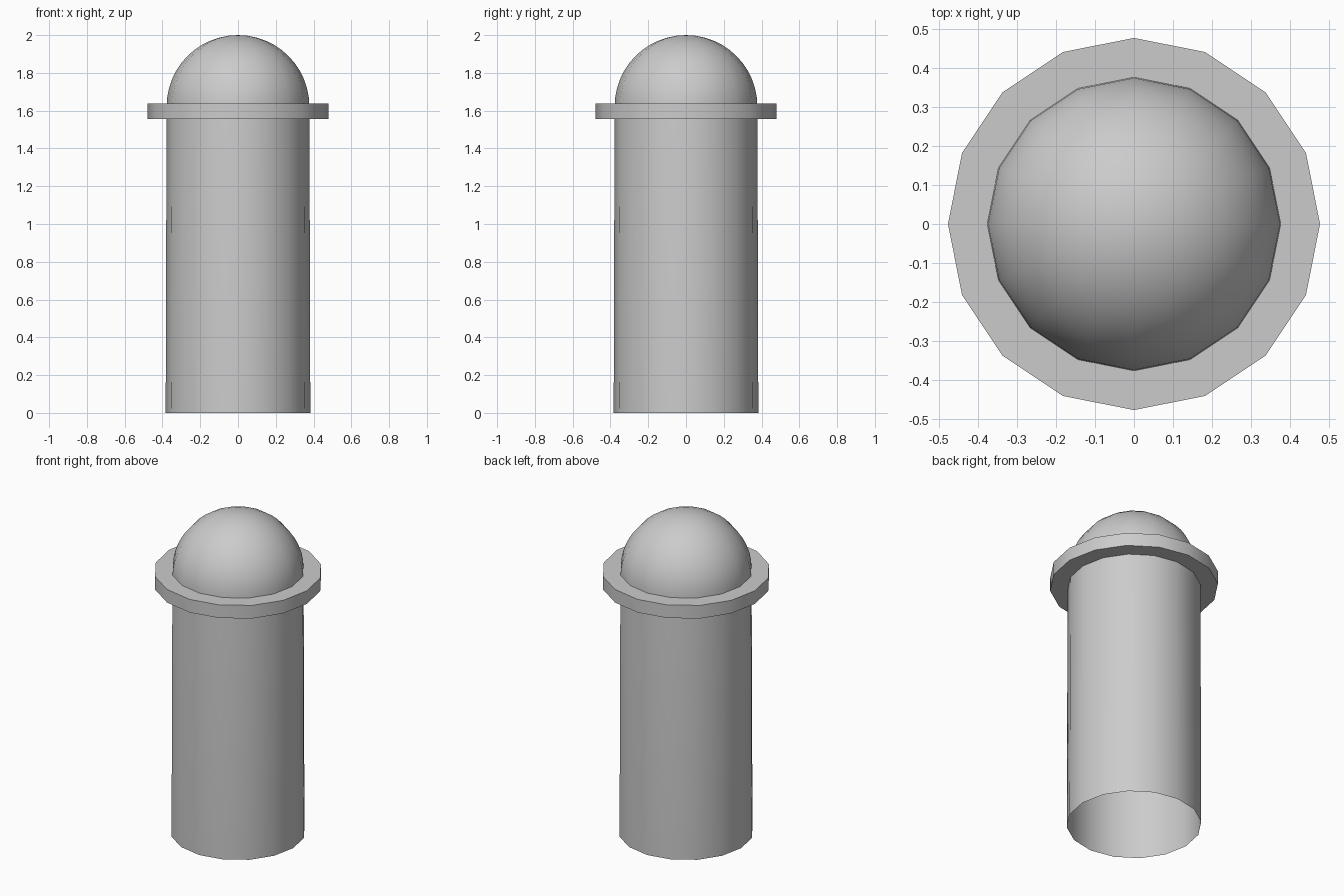
import bpy
import bmesh
from math import cos, sin, pi, radians

SIDES = 16

cube = bpy.data.objects.get("Cube")
if cube:
    bpy.data.objects.remove(cube, do_unlink=True)

grey = bpy.data.materials.new("light_grey")
grey.use_nodes = True
colour = (0.6, 0.6, 0.6, 1)
grey.diffuse_color = colour
grey.node_tree.nodes["Principled BSDF"].inputs["Base Color"].default_value = colour


def lathe(name, profile, closed=False):
    """Spin a (radius, height) profile around z into a sided shell."""
    bm = bmesh.new()
    rings = []
    for r, z in profile:
        if r < 0.001:
            rings.append([bm.verts.new((0, 0, z))] * SIDES)
        else:
            rings.append([bm.verts.new((r * cos(2 * pi * i / SIDES),
                                        r * sin(2 * pi * i / SIDES), z))
                          for i in range(SIDES)])
    if closed:
        rings.append(rings[0])
    for low, high in zip(rings, rings[1:]):
        for i in range(SIDES):
            j = (i + 1) % SIDES
            corners = [low[i], low[j], high[j], high[i]]
            bm.faces.new(list(dict.fromkeys(corners)))
    mesh = bpy.data.meshes.new(name)
    bm.to_mesh(mesh)
    bm.free()
    mesh.materials.append(grey)
    obj = bpy.data.objects.new(name, mesh)
    bpy.context.collection.objects.link(obj)
    bpy.ops.object.select_all(action="DESELECT")
    obj.select_set(True)
    bpy.context.view_layer.objects.active = obj
    bpy.ops.object.shade_smooth_by_angle(angle=radians(40))
    return obj


# Slightly tapered post, open underneath, with a domed top
DOME_R, DOME_Z, STEPS = 0.378, 1.622, 12
dome = [(DOME_R * cos(pi / 2 * k / STEPS), DOME_Z + DOME_R * sin(pi / 2 * k / STEPS))
        for k in range(STEPS + 1)]
lathe("post_with_dome", [(0.383, 0)] + dome)

# Flat collar around the foot of the dome
lathe("collar", [(0.37, 1.555), (0.478, 1.555), (0.478, 1.637), (0.37, 1.637)], closed=True)
